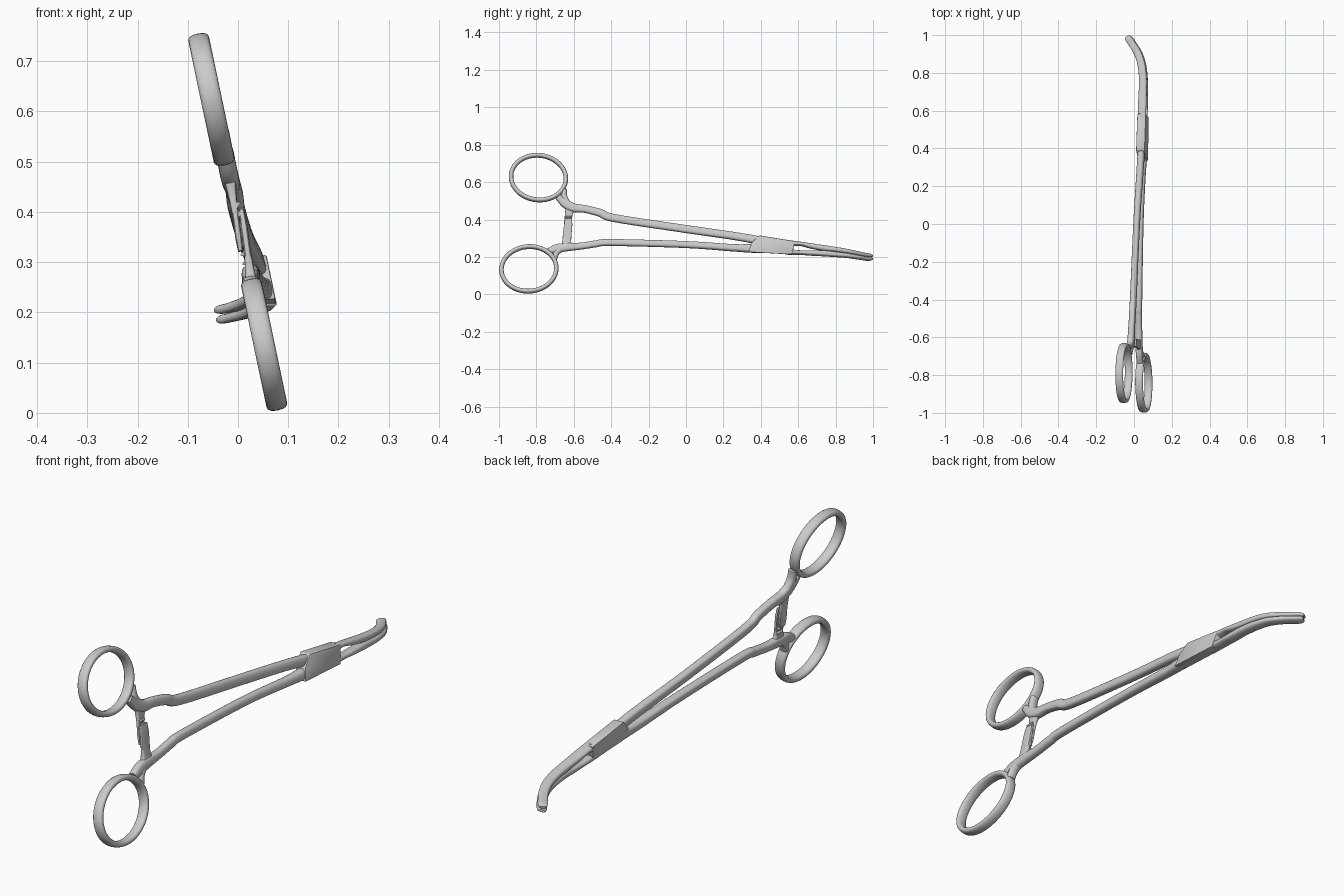
import bpy, bmesh, math
from mathutils import Vector

TILT = 0.21                               # sideways lean of the instrument plane
N = Vector((1, 0, TILT)).normalized()     # normal of that plane


def finish(name, bm, angle=40):
    bmesh.ops.recalc_face_normals(bm, faces=bm.faces)
    me = bpy.data.meshes.new(name)
    bm.to_mesh(me)
    bm.free()
    ob = bpy.data.objects.new(name, me)
    bpy.context.collection.objects.link(ob)
    me.shade_smooth()
    me.set_sharp_from_angle(angle=math.radians(angle))
    return ob


def spline(keys, steps):
    """Catmull-Rom through (x, y, z, width, height) keys."""
    k = [keys[0]] + list(keys) + [keys[-1]]
    out = []
    for i in range(1, len(k) - 2):
        for s in range(steps):
            t = s / steps
            out.append([0.5 * (2 * b + (c - a) * t + (2 * a - 5 * b + 4 * c - d) * t * t
                               + (3 * b - a - 3 * c + d) * t ** 3)
                        for a, b, c, d in zip(*k[i - 1:i + 3])])
    return out + [list(keys[-1])]


def sweep(name, keys, power=2.3, closed=False, steps=6, sides=20):
    """Superellipse section carried along a path lying in the tilted plane."""
    pts = keys if closed else spline(keys, steps)
    bm, rings, n = bmesh.new(), [], len(pts)
    for i, p in enumerate(pts):
        a = pts[(i - 1) % n] if closed else pts[max(i - 1, 0)]
        b = pts[(i + 1) % n] if closed else pts[min(i + 1, n - 1)]
        t = (Vector(b[:3]) - Vector(a[:3])).normalized()
        up = N.cross(t).normalized()
        side = t.cross(up)
        ring = []
        for j in range(sides):
            c, s = math.cos(math.tau * j / sides), math.sin(math.tau * j / sides)
            u = math.copysign(abs(c) ** (2 / power), c) * p[3] / 2
            v = math.copysign(abs(s) ** (2 / power), s) * p[4] / 2
            ring.append(bm.verts.new(Vector(p[:3]) + side * u + up * v))
        rings.append(ring)
    for i in range(n if closed else n - 1):
        r, q = rings[i], rings[(i + 1) % n]
        for j in range(sides):
            bm.faces.new((r[j], r[(j + 1) % sides], q[(j + 1) % sides], q[j]))
    if not closed:
        bm.faces.new(rings[0])
        bm.faces.new(rings[-1])
    return finish(name, bm)


def finger_ring(name, x, y, z, tilt):
    """Slightly rotated oval loop."""
    pts = []
    for i in range(64):
        a = math.tau * i / 64
        u, v = 0.147 * math.cos(a), 0.119 * math.sin(a)
        dy = u * math.cos(tilt) - v * math.sin(tilt)
        dz = u * math.sin(tilt) + v * math.cos(tilt)
        pts.append((x - TILT * dz, y + dy, z + dz, 0.042, 0.024))
    sweep(name, pts, 2.5, closed=True, sides=16)


def plate(name, profile, x0, z0, width, bevel):
    """Side-view (y, z) outline extruded across the tilted plane."""
    bm = bmesh.new()
    rows = [[bm.verts.new((x0 + s * width / 2 - TILT * (z - z0), y, z)) for y, z in profile]
            for s in (-1, 1)]
    bm.faces.new(rows[0])
    bm.faces.new(rows[1])
    n = len(profile)
    for i in range(n):
        j = (i + 1) % n
        bm.faces.new((rows[0][i], rows[0][j], rows[1][j], rows[1][i]))
    bmesh.ops.bevel(bm, geom=bm.edges[:], offset=bevel, segments=2, affect='EDGES', profile=0.5)
    return finish(name, bm, 30)


# Finger rings
finger_ring("upper_finger_ring", -0.053, -0.789, 0.624, -0.12)
finger_ring("lower_finger_ring", 0.052, -0.840, 0.136, 0.08)

# Shanks running from the rings into the box lock
sweep("upper_shank", [
    (-0.026, -0.685, 0.520, 0.034, 0.030), (-0.020, -0.645, 0.485, 0.036, 0.048),
    (-0.015, -0.600, 0.463, 0.036, 0.046), (-0.012, -0.540, 0.456, 0.034, 0.040),
    (-0.007, -0.460, 0.436, 0.034, 0.042), (-0.003, -0.380, 0.407, 0.034, 0.042),
    (0.014, 0.000, 0.349, 0.034, 0.042), (0.030, 0.250, 0.313, 0.036, 0.042),
    (0.038, 0.380, 0.290, 0.036, 0.044), (0.043, 0.480, 0.270, 0.034, 0.040)], 2.8)
sweep("lower_shank", [
    (0.032, -0.735, 0.232, 0.034, 0.030), (0.029, -0.690, 0.245, 0.036, 0.046),
    (0.027, -0.640, 0.252, 0.036, 0.044), (0.026, -0.560, 0.258, 0.034, 0.036),
    (0.025, -0.480, 0.270, 0.034, 0.036), (0.026, -0.400, 0.277, 0.034, 0.036),
    (0.032, 0.000, 0.266, 0.036, 0.036), (0.041, 0.250, 0.249, 0.040, 0.038),
    (0.046, 0.350, 0.246, 0.044, 0.046), (0.048, 0.430, 0.248, 0.040, 0.055)], 2.8)

# Webs filling the fork between ring and shank
sweep("upper_ring_web", [(-0.036, -0.648, 0.560, 0.036, 0.022), (-0.028, -0.650, 0.520, 0.036, 0.032),
                         (-0.018, -0.630, 0.475, 0.034, 0.040)])
sweep("lower_ring_web", [(0.041, -0.701, 0.190, 0.036, 0.022), (0.034, -0.690, 0.225, 0.036, 0.032),
                         (0.027, -0.655, 0.252, 0.034, 0.036)])

# Ratchet arms with flared roots
sweep("upper_ratchet_arm", [
    (-0.016, -0.615, 0.470, 0.030, 0.075), (-0.012, -0.625, 0.438, 0.018, 0.044),
    (-0.006, -0.630, 0.400, 0.013, 0.040), (0.001, -0.634, 0.350, 0.013, 0.040),
    (0.005, -0.636, 0.322, 0.010, 0.032)], 5)
sweep("lower_ratchet_arm", [
    (0.028, -0.635, 0.245, 0.030, 0.085), (0.024, -0.638, 0.278, 0.020, 0.050),
    (0.019, -0.635, 0.320, 0.014, 0.046), (0.012, -0.630, 0.370, 0.014, 0.044),
    (0.007, -0.628, 0.405, 0.010, 0.036)], 5)

# Slanted ratchet teeth on the facing sides
for label, x, z, sgn in (("upper", 0.000, 0.412, 1), ("lower", 0.014, 0.302, -1)):
    for i in range(4):
        zc = z - sgn * i * 0.018
        xc = x + sgn * i * 0.018 * TILT
        bm = bmesh.new()
        tri = [(-0.004, 0.008), (-0.004, -0.008), (0.006, 0.007)]
        rows = [[bm.verts.new((xc + sgn * u, -0.631 + d, zc + sgn * v)) for u, v in tri]
                for d in (-0.018, 0.018)]
        bm.faces.new(rows[0])
        bm.faces.new(rows[1])
        for a in range(3):
            b = (a + 1) % 3
            bm.faces.new((rows[0][a], rows[0][b], rows[1][b], rows[1][a]))
        finish(f"{label}_ratchet_tooth_{i + 1}", bm, 30)

# Box lock block with slanted ends
plate("box_lock", [(0.335, 0.226), (0.350, 0.276), (0.392, 0.315), (0.585, 0.284), (0.565, 0.213)],
      0.045, 0.260, 0.046, 0.004)

# Small pin through the lock
bm = bmesh.new()
bmesh.ops.create_cone(bm, cap_ends=True, segments=16, radius1=0.006, radius2=0.006, depth=0.076)
for v in bm.verts:
    v.co = Vector((0.046 - TILT * v.co.z, 0.570 + v.co.y, 0.249 + v.co.z)) + Vector((v.co.x, 0, 0))
finish("lock_pin", bm, 30)

# Curved jaws: bowed apart behind the lock, closing toward the rounded tip
sweep("upper_jaw", [
    (0.043, 0.540, 0.274, 0.044, 0.032), (0.043, 0.610, 0.270, 0.044, 0.020),
    (0.045, 0.665, 0.259, 0.044, 0.026), (0.047, 0.730, 0.248, 0.042, 0.029),
    (0.045, 0.800, 0.239, 0.041, 0.026), (0.035, 0.860, 0.230, 0.040, 0.024),
    (0.016, 0.910, 0.220, 0.039, 0.022), (-0.010, 0.953, 0.211, 0.038, 0.020),
    (-0.029, 0.980, 0.207, 0.037, 0.018), (-0.038, 0.993, 0.204, 0.024, 0.010)], 3)
sweep("lower_jaw", [
    (0.050, 0.530, 0.228, 0.044, 0.030), (0.051, 0.610, 0.223, 0.044, 0.022),
    (0.052, 0.665, 0.221, 0.044, 0.026), (0.053, 0.730, 0.219, 0.042, 0.029),
    (0.050, 0.800, 0.213, 0.041, 0.026), (0.040, 0.860, 0.207, 0.040, 0.023),
    (0.021, 0.910, 0.199, 0.039, 0.021), (-0.005, 0.953, 0.192, 0.038, 0.019),
    (-0.025, 0.980, 0.188, 0.037, 0.018), (-0.034, 0.993, 0.188, 0.024, 0.010)], 3)
